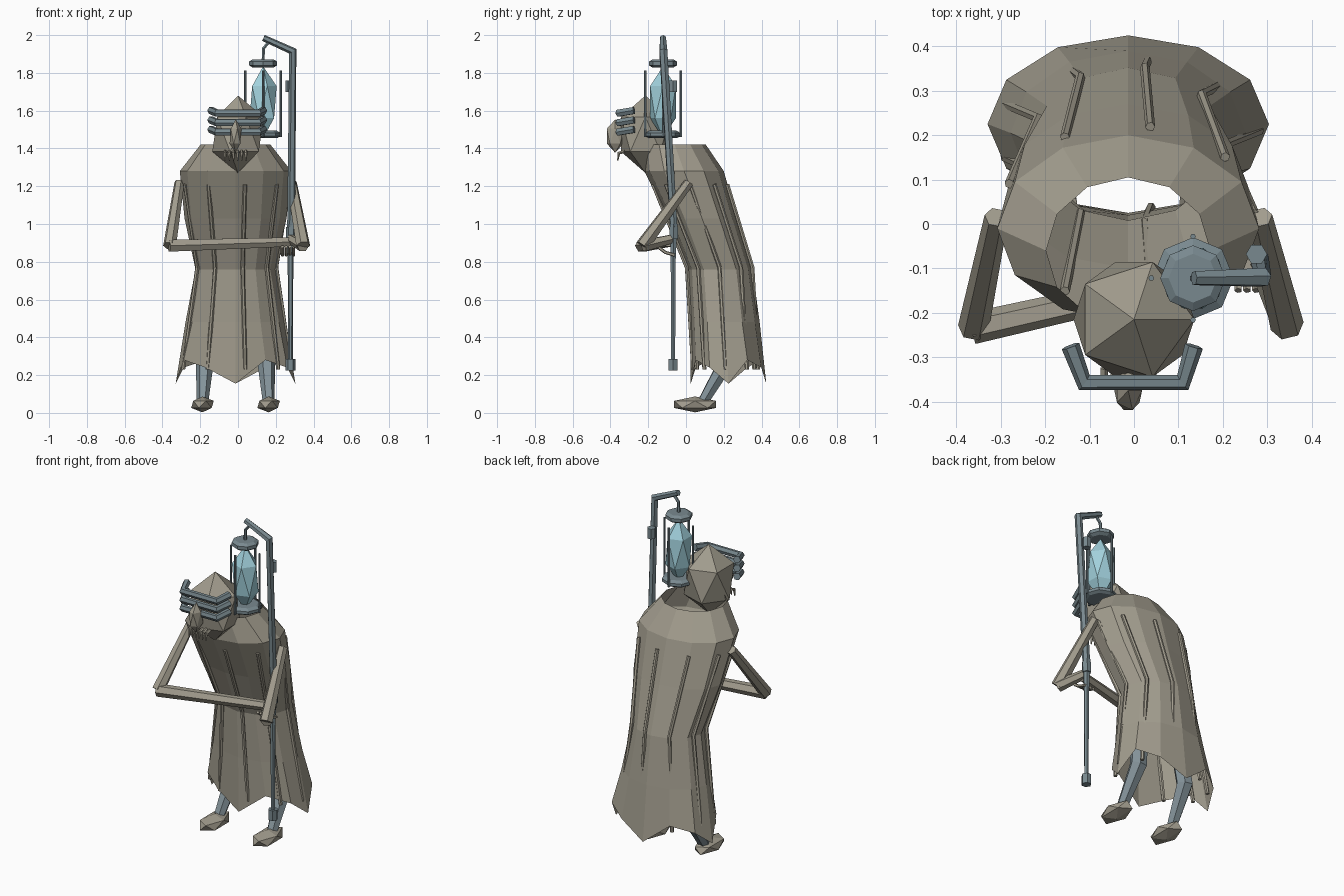
import bpy, bmesh, math
from mathutils import Vector, Matrix

if "Cube" in bpy.data.objects:
    bpy.data.objects.remove(bpy.data.objects["Cube"])

CX = -0.013  # body centre line


def material(name, rgb):
    m = bpy.data.materials.new(name)
    m.diffuse_color = (*rgb, 1)
    m.use_nodes = True
    m.node_tree.nodes["Principled BSDF"].inputs["Base Color"].default_value = m.diffuse_color
    return m


CLOTH = material("drab_cloth", (0.36, 0.335, 0.27))
METAL = material("blue_grey_metal", (0.19, 0.25, 0.275))
LEG = material("leg_grey", (0.23, 0.29, 0.32))
GLASS = material("lamp_glass", (0.36, 0.64, 0.72))


def finish(name, bm, mat):
    bmesh.ops.recalc_face_normals(bm, faces=bm.faces)
    me = bpy.data.meshes.new(name)
    bm.to_mesh(me)
    bm.free()
    me.materials.append(mat)
    ob = bpy.data.objects.new(name, me)
    bpy.context.collection.objects.link(ob)
    return ob


def skin(bm, rings, caps=True):
    n = len(rings[0])
    for a, b in zip(rings, rings[1:]):
        for i in range(n):
            j = (i + 1) % n
            bm.faces.new((a[i], a[j], b[j], b[i]))
    if caps:
        bm.faces.new(rings[0])
        bm.faces.new(rings[-1])


def tube(name, pts, radii, mat, sides=6):
    """Faceted tube through points, mitred at the bends."""
    bm = bmesh.new()
    pts = [Vector(p) for p in pts]
    if not isinstance(radii, (list, tuple)):
        radii = [radii] * len(pts)
    dirs = [(b - a).normalized() for a, b in zip(pts, pts[1:])]
    q = dirs[0].to_track_quat('Z', 'Y')
    side, prev, rings = q @ Vector((1, 0, 0)), dirs[0], []
    for i, p in enumerate(pts):
        t = (dirs[max(i - 1, 0)] + dirs[min(i, len(dirs) - 1)]).normalized()
        side = prev.rotation_difference(t) @ side
        prev = t
        up = t.cross(side)
        rings.append([bm.verts.new(p + radii[i] * (math.cos(a) * side + math.sin(a) * up))
                      for a in (2 * math.pi * k / sides for k in range(sides))])
    skin(bm, rings)
    return finish(name, bm, mat)


def ico(name, loc, size, mat, turn=0):
    bm = bmesh.new()
    bmesh.ops.create_icosphere(bm, subdivisions=1, radius=1)
    bmesh.ops.transform(bm, verts=bm.verts, matrix=Matrix.Translation(loc)
                        @ Matrix.Diagonal((*size, 1)) @ Matrix.Rotation(turn, 4, 'Z'))
    return finish(name, bm, mat)


# Robe: open twelve-sided loft with a ragged hem
bm = bmesh.new()
rings = []
for z, yc, ry, rx in ((1.42, -0.06, 0.165, 0.185), (1.28, -0.01, 0.21, 0.295),
                      (1.03, 0.085, 0.185, 0.27), (0.76, 0.18, 0.172, 0.212),
                      (0.48, 0.205, 0.185, 0.265), (None, 0.225, 0.2, 0.317)):
    ring = []
    for k in range(12):
        a = math.pi * k / 6
        h = (0.155, 0.28, 0.24)[k % 3] if z is None else z
        ring.append(bm.verts.new((CX + rx * math.cos(a), yc + ry * math.sin(a), h)))
    rings.append(ring)
skin(bm, rings, caps=False)
finish("robe", bm, CLOTH)

# Raised cloth folds around the robe
for k in range(9):
    a = math.radians(40 * k)
    pts = [(CX + rx * math.cos(a), yc + ry * math.sin(a), z)
           for z, yc, ry, rx in ((1.21, 0.022, 0.2, 0.285), (0.77, 0.178, 0.177, 0.216),
                                 (0.23, 0.21, 0.175, 0.295))]
    tube(f"robe_fold_{k}", pts, 0.011, CLOTH)

# Legs and feet
for s, side in ((-1, "left"), (1, "right")):
    x = CX + 0.175 * s
    tube(f"{side}_leg", [(x, 0.085, 0.05), (x + 0.012 * s * -1, 0.215, 0.27),
                         (CX + 0.12 * s, 0.18, 0.7)], [0.03, 0.048, 0.055], LEG)
    ico(f"{side}_foot", (x, 0.048, 0.045), (0.067, 0.13, 0.042), CLOTH)

# Head, nose and teeth
ico("head", (0, -0.215, 1.475), (0.152, 0.152, 0.205), CLOTH)
ico("nose", (CX, -0.375, 1.465), (0.035, 0.052, 0.088), CLOTH)
for k in range(6):
    x = CX + (k - 2.5) * 0.022
    tube(f"tooth_{k}", [(x, -0.325, 1.385), (x, -0.355, 1.375), (x, -0.362, 1.335)],
         [0.009, 0.009, 0.003], CLOTH, 5)

# Three blindfold bands
for k in range(3):
    z = 1.487 + 0.05 * k
    tube(f"face_band_{k}", [(-0.143, -0.275, z + 0.014), (-0.112, -0.357, z),
                            (0.11, -0.357, z), (0.135, -0.275, z + 0.014)], 0.021, METAL)

# Arms, both reaching to the staff
tube("left_upper_arm", [(-0.31, 0.015, 1.22), (-0.362, -0.235, 0.885)], [0.027, 0.035], CLOTH)
tube("left_forearm", [(-0.365, -0.235, 0.885), (0.28, -0.09, 0.905)], [0.036, 0.028], CLOTH)
tube("right_upper_arm", [(0.285, 0.015, 1.22), (0.345, -0.23, 0.885)], [0.027, 0.038], CLOTH)
tube("right_forearm", [(0.345, -0.225, 0.885), (0.28, -0.08, 0.92)], [0.034, 0.026], CLOTH)
for k in range(4):
    x = 0.235 + 0.02 * k
    tube(f"finger_{k}", [(x, -0.15, 0.88), (x, -0.11, 0.85), (x, -0.06, 0.835)], 0.009, CLOTH, 5)

# Staff: tapered lower rod, ferrule, joint, thick upper pole and crook
tube("staff_lower", [(0.278, -0.068, 0.26), (0.278, -0.068, 0.8), (0.28, -0.065, 1.0)],
     [0.012, 0.015, 0.022], METAL)
tube("staff_ferrule", [(0.278, -0.068, 0.225), (0.278, -0.068, 0.285)], 0.027, METAL)
tube("staff_joint", [(0.28, -0.065, 0.92), (0.28, -0.066, 0.985)], 0.026, METAL)
tube("staff_upper", [(0.281, -0.065, 0.98), (0.29, -0.12, 1.915), (0.135, -0.122, 1.985)],
     [0.021, 0.023, 0.017], METAL)
tube("staff_bracket", [(0.276, -0.068, 1.7), (0.276, -0.068, 1.76)], 0.024, METAL)

# Lantern: hook, cap, base, cage rods and faceted glass
LX, LY = 0.133, -0.122
tube("lantern_hook", [(0.165, LY, 1.965), (LX + 0.002, LY, 1.93), (LX, LY, 1.86)], 0.009, METAL)


def disc(name, profile):
    tube(name, [(LX, LY, z) for z, r in profile], [r for z, r in profile], METAL, 8)


disc("lantern_cap", [(1.828, 0.055), (1.84, 0.074), (1.86, 0.074), (1.872, 0.055)])
disc("lantern_base", [(1.455, 0.075), (1.465, 0.092), (1.482, 0.092), (1.494, 0.072)])
for k in range(4):
    a = math.pi * k / 2
    x, y = LX + 0.094 * math.cos(a), LY + 0.094 * math.sin(a)
    tube(f"cage_rod_{k}", [(x, y, 1.46), (x, y, 1.812)], 0.0065, METAL)
ico("lantern_glass", (LX, LY, 1.645), (0.08, 0.08, 0.19), GLASS)
